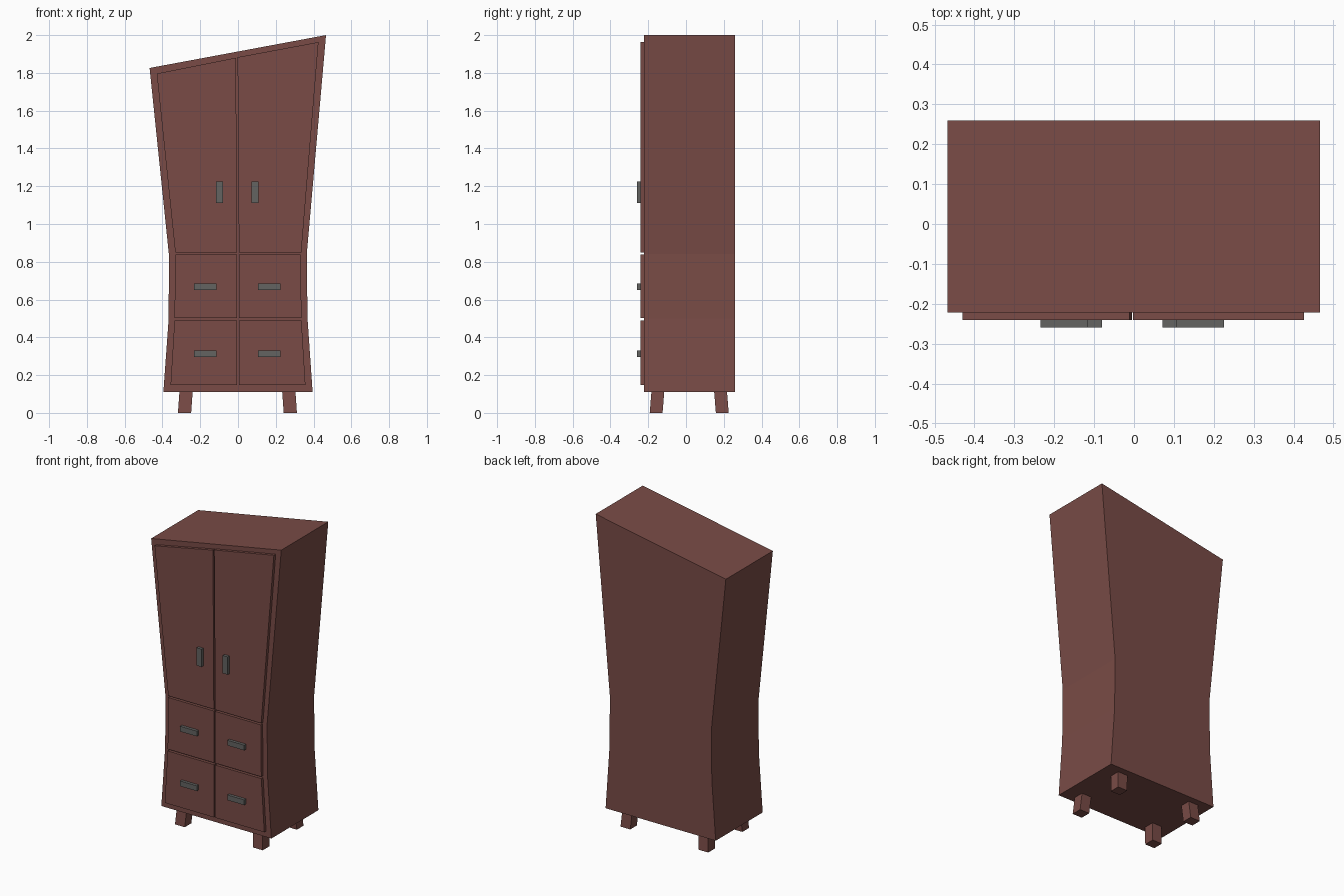
import bpy
import bmesh
from mathutils import Vector

cube = bpy.data.objects.get("Cube")
if cube:
    bpy.data.objects.remove(cube, do_unlink=True)


def material(name, rgb):
    mat = bpy.data.materials.new(name)
    mat.use_nodes = True
    mat.diffuse_color = (*rgb, 1)
    mat.node_tree.nodes["Principled BSDF"].inputs["Base Color"].default_value = (*rgb, 1)
    return mat


WOOD = material("reddish brown wood", (0.192, 0.071, 0.061))
METAL = material("dark grey metal", (0.125, 0.125, 0.12))


def finish(name, bm, mat):
    bmesh.ops.recalc_face_normals(bm, faces=bm.faces)
    mesh = bpy.data.meshes.new(name)
    bm.to_mesh(mesh)
    bm.free()
    mesh.materials.append(mat)
    obj = bpy.data.objects.new(name, mesh)
    bpy.context.collection.objects.link(obj)
    return obj


def panel(name, outline, front, back, mat):
    """Extrude an (x, z) outline from the front y to the back y."""
    bm = bmesh.new()
    face = bm.faces.new([bm.verts.new((x, front, z)) for x, z in outline])
    ext = bmesh.ops.extrude_face_region(bm, geom=[face])
    verts = [v for v in ext["geom"] if isinstance(v, bmesh.types.BMVert)]
    bmesh.ops.translate(bm, verts=verts, vec=(0, back - front, 0))
    return finish(name, bm, mat)


def handle(name, x, z, width, height):
    w, h = width / 2, height / 2
    panel(name, [(x - w, z - h), (x + w, z - h), (x + w, z + h), (x - w, z + h)],
          -0.26, -0.239, METAL)


def leg(name, x, y, splay_x, splay_y):
    """Square leg whose foot is shifted outwards."""
    bm = bmesh.new()
    bmesh.ops.create_cube(bm, size=1)
    for v in bm.verts:
        foot = v.co.z < 0
        v.co = Vector((x + v.co.x * 0.07, y + v.co.y * 0.068, 0.0 if foot else 0.113))
        if foot:
            v.co += Vector((splay_x, splay_y, 0))
    finish(name, bm, WOOD)


FRONT, DOOR = -0.222, -0.241

# Carcass with pinched waist and slanted top
panel("cabinet_body",
      [(-0.395, 0.11), (0.395, 0.11), (0.368, 0.5), (0.364, 0.84),
       (0.466, 2.0), (-0.468, 1.826), (-0.366, 0.84), (-0.367, 0.5)],
      FRONT, 0.26, WOOD)

# Doors follow the slanted top
panel("right_door", [(-0.332, 0.849), (-0.005, 0.849), (-0.011, 1.88), (-0.43, 1.796)],
      DOOR, FRONT, WOOD)
panel("left_door", [(0.335, 0.849), (0.005, 0.849), (-0.002, 1.883), (0.426, 1.963)],
      DOOR, FRONT, WOOD)

# Drawers, legs and handles, mirrored on both sides
for side, s in (("right", -1), ("left", 1)):
    panel(side + "_upper_drawer",
          [(s * 0.005, 0.502), (s * 0.336, 0.502), (s * 0.332, 0.838), (s * 0.005, 0.838)],
          DOOR, FRONT, WOOD)
    panel(side + "_lower_drawer",
          [(s * 0.005, 0.148), (s * 0.357, 0.148), (s * 0.336, 0.49), (s * 0.005, 0.49)],
          DOOR, FRONT, WOOD)
    for row, z in (("upper", 0.668), ("lower", 0.313)):
        handle(f"{side}_{row}_drawer_handle", -0.004 + s * 0.17, z, 0.12, 0.034)
    handle(side + "_door_handle", -0.004 + s * 0.094, 1.168, 0.036, 0.115)
    for end, y, t in (("front", -0.149, -1), ("back", 0.183, 1)):
        leg(f"{side}_{end}_leg", -0.003 + s * 0.272, y, s * 0.008, t * 0.009)
